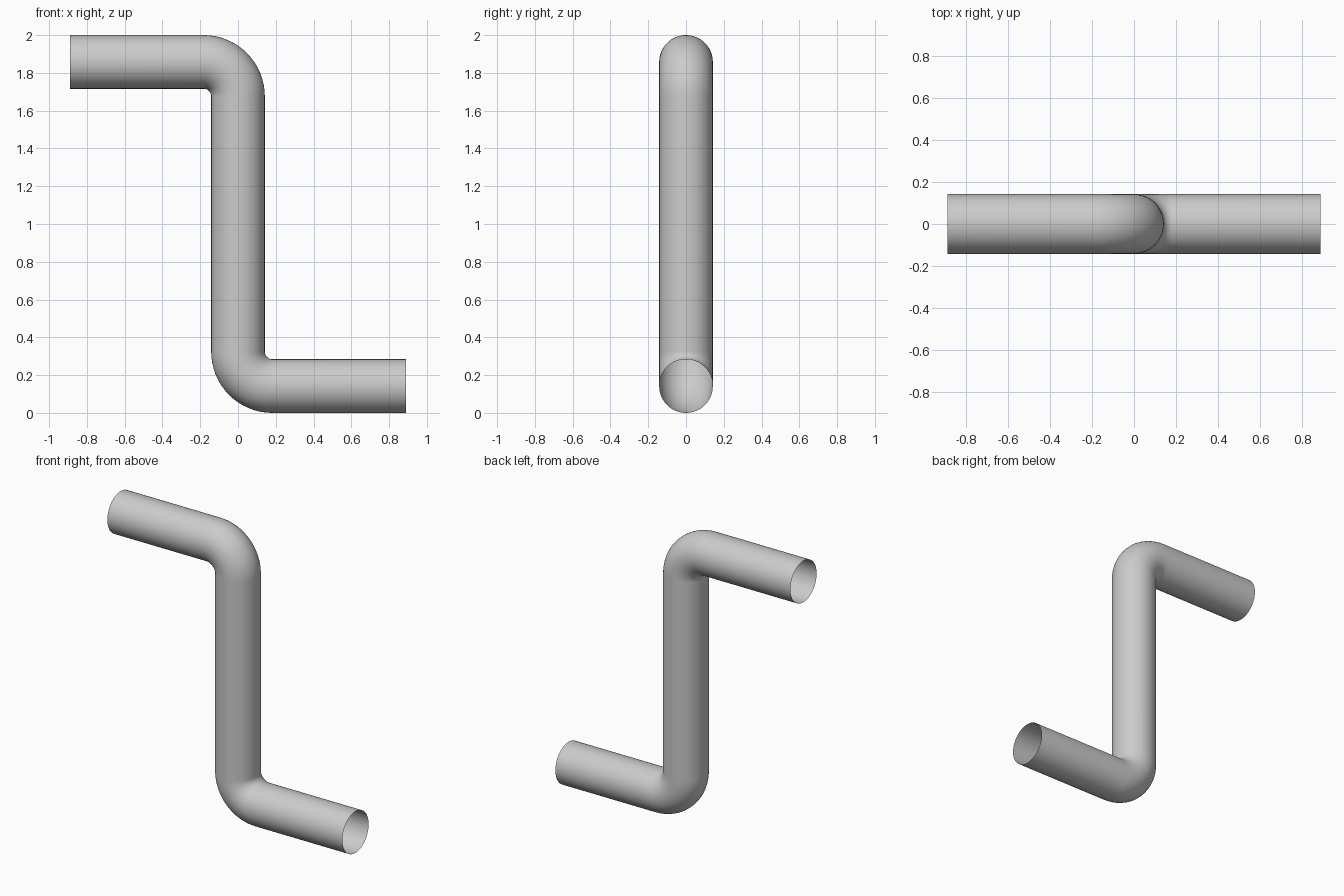
import bpy, bmesh, math
from mathutils import Vector

cube = bpy.data.objects.get("Cube")
if cube:
    bpy.data.objects.remove(cube, do_unlink=True)

RADIUS, BEND, HALF, HEIGHT = 0.142, 0.182, 0.89, 2.0
SIDES, BEND_STEPS = 64, 16

grey = bpy.data.materials.new("pipe grey")
grey.use_nodes = True
color = (0.6, 0.6, 0.6, 1)
grey.diffuse_color = color
grey.node_tree.nodes["Principled BSDF"].inputs["Base Color"].default_value = color


def bend(center, start, turn):
    """Quarter-circle stations as (point, tangent) in the xz plane."""
    stations = []
    for i in range(BEND_STEPS + 1):
        a = start + turn * math.pi / 2 * i / BEND_STEPS
        out = Vector((math.cos(a), 0, math.sin(a)))
        tangent = Vector((-out.z, 0, out.x)) * turn
        stations.append((center + out * BEND, tangent))
    return stations


# Centre line: upper arm, bend, riser, bend, lower arm
low, high = RADIUS, HEIGHT - RADIUS
along = Vector((1, 0, 0))
path = [(Vector((-HALF, 0, high)), along)]
path += bend(Vector((-BEND, 0, high - BEND)), math.pi / 2, -1)
path += bend(Vector((BEND, 0, low + BEND)), math.pi, 1)
path.append((Vector((HALF, 0, low)), along))

# Open-ended tube swept along the centre line
bm = bmesh.new()
side = Vector((0, 1, 0))
rings = []
for point, tangent in path:
    up = tangent.cross(side)
    ring = []
    for i in range(SIDES):
        a = math.tau * i / SIDES
        ring.append(bm.verts.new(point + (side * math.cos(a) + up * math.sin(a)) * RADIUS))
    rings.append(ring)
for r0, r1 in zip(rings, rings[1:]):
    for i in range(SIDES):
        j = (i + 1) % SIDES
        face = bm.faces.new((r0[i], r0[j], r1[j], r1[i]))
        face.smooth = True

# Make every face point outward from the tube axis
bm.normal_update()
first = bm.faces[:][0]
if first.normal.dot(first.calc_center_median() - Vector((first.calc_center_median().x, 0, high))) < 0:
    bmesh.ops.reverse_faces(bm, faces=bm.faces[:])

mesh = bpy.data.meshes.new("bent_pipe")
bm.to_mesh(mesh)
bm.free()
mesh.materials.append(grey)
pipe = bpy.data.objects.new("bent_pipe", mesh)
bpy.context.collection.objects.link(pipe)
